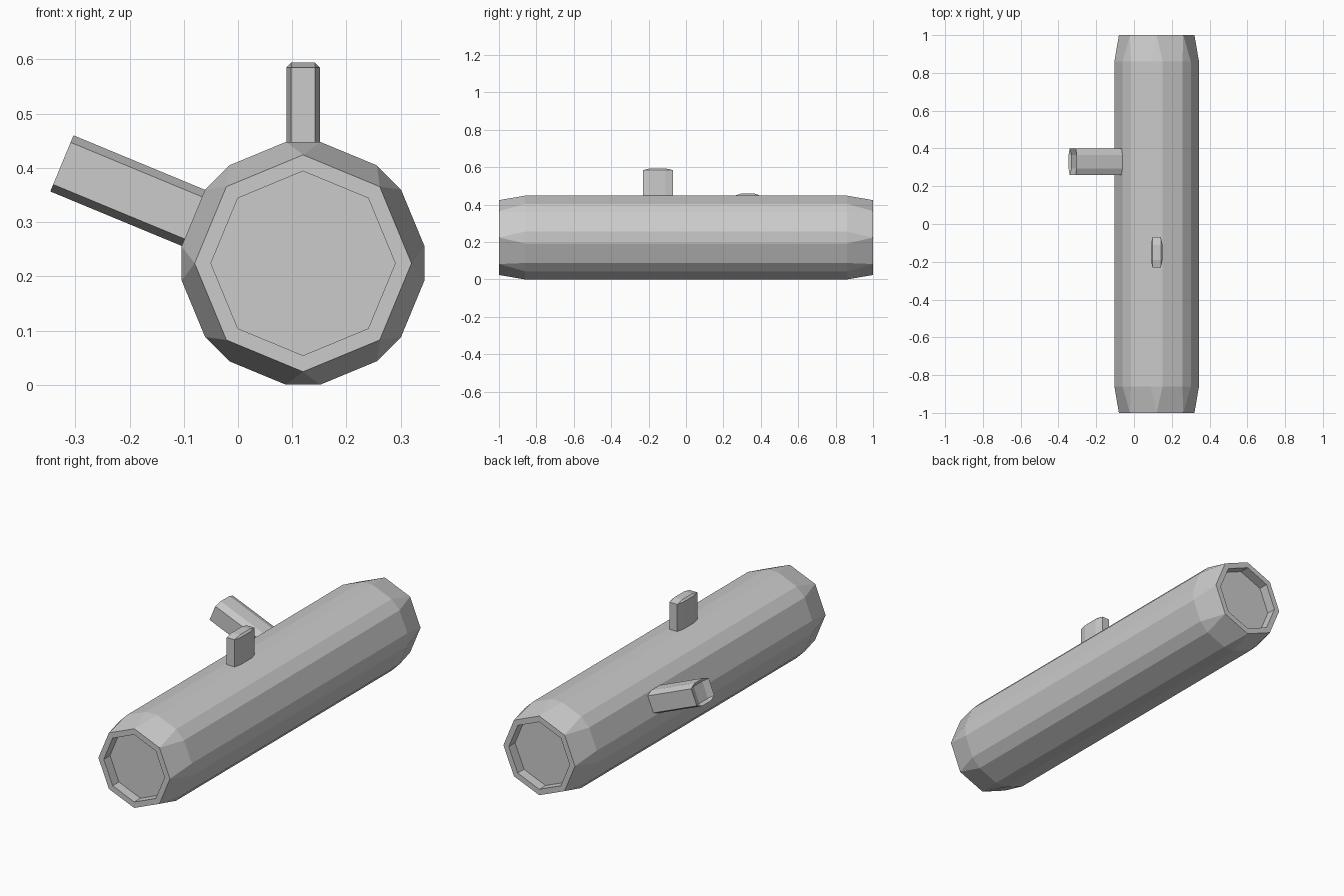
import bpy, bmesh
from math import radians, cos, sin
from mathutils import Matrix

if "Cube" in bpy.data.objects:
    bpy.data.objects.remove(bpy.data.objects["Cube"])

CX, CZ = 0.12, 0.224   # log axis


def finish(bm, name):
    bmesh.ops.recalc_face_normals(bm, faces=bm.faces[:])
    me = bpy.data.meshes.new(name)
    bm.to_mesh(me)
    bm.free()
    ob = bpy.data.objects.new(name, me)
    bpy.context.collection.objects.link(ob)
    return ob


def ring(bm, radius, y, angles):
    return [bm.verts.new((CX + radius * cos(radians(a)), y, CZ + radius * sin(radians(a))))
            for a in angles]


def bridge(bm, a, b):
    n = len(a)
    for i in range(n):
        j = (i + 1) % n
        bm.faces.new((a[i], a[j], b[j], b[i]))


# Log: bevelled octagonal trunk, tapering to hollowed octagonal ends
bm = bmesh.new()
oct_angles = [45 * k for k in range(8)]
body_angles = [45 * k + d for k in range(8) for d in (-8, 8)]
body = {s: ring(bm, 0.2262, s * 0.86, body_angles) for s in (-1, 1)}
bridge(bm, body[-1], body[1])
for s in (-1, 1):
    rim = ring(bm, 0.2, s, oct_angles)
    lip = ring(bm, 0.17, s, oct_angles)
    floor = ring(bm, 0.17, s * 0.95, oct_angles)
    b = body[s]
    for k in range(8):
        n = (k + 1) % 8
        bm.faces.new((rim[k], b[2 * k], b[2 * k + 1]))
        bm.faces.new((rim[k], b[2 * k + 1], b[2 * n], rim[n]))
    bridge(bm, rim, lip)
    bridge(bm, lip, floor)
    bm.faces.new(floor)
finish(bm, "log")


# Branch stub: chamfered section extruded outward from the log axis
def branch(name, y, tilt, hx, hy, ix, iy, start, end, rise):
    bm = bmesh.new()
    outline = [(hx, -iy), (hx, iy), (ix, hy), (-ix, hy),
               (-hx, iy), (-hx, -iy), (-ix, -hy), (ix, -hy)]
    low = [bm.verts.new((u, v, start)) for u, v in outline]
    top = [bm.verts.new((u, v, end)) for u, v in outline]
    cap = [bm.verts.new((u, v, end + rise))
           for u, v in ((ix, -iy), (ix, iy), (-ix, iy), (-ix, -iy))]
    bridge(bm, low, top)
    bm.faces.new(low)
    bm.faces.new(cap)
    for i in range(4):
        j = (i + 1) % 4
        bm.faces.new((top[2 * i], top[2 * i + 1], cap[j], cap[i]))
        bm.faces.new((top[2 * i + 1], top[(2 * i + 2) % 8], cap[j]))
    bm.transform(Matrix.Translation((CX, y, CZ)) @ Matrix.Rotation(radians(tilt), 4, 'Y'))
    finish(bm, name)


branch("top_branch", -0.15, 0, 0.031, 0.08, 0.022, 0.04, 0.2, 0.361, 0.009)
branch("side_branch", 0.33, -67.5, 0.056, 0.07, 0.042, 0.035, 0.2, 0.4815, -0.012)
